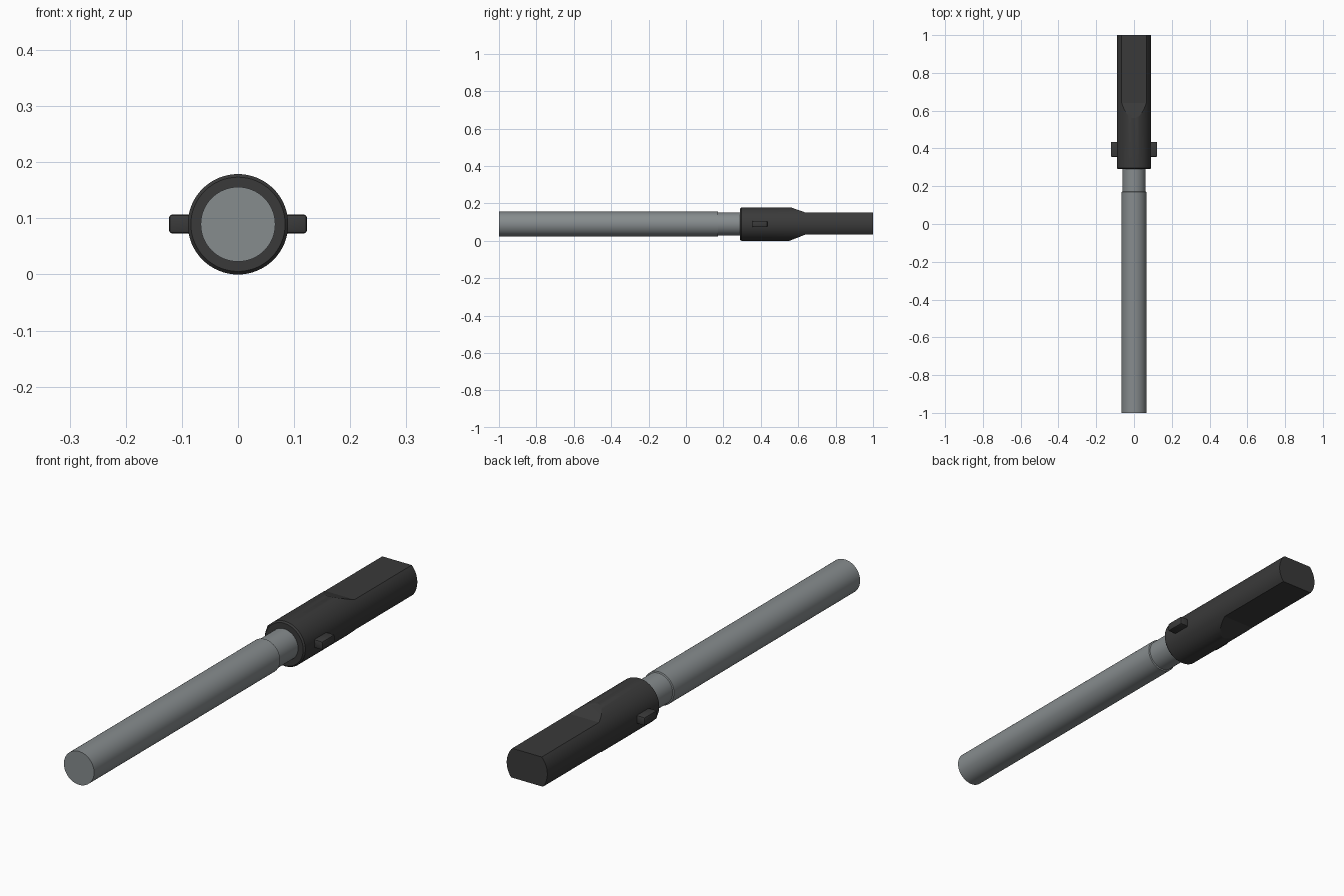
import bpy, bmesh, math
from mathutils import Matrix

if "Cube" in bpy.data.objects:
    bpy.data.objects.remove(bpy.data.objects["Cube"])

CZ = 0.0895  # height of the long axis


def material(name, rgb):
    m = bpy.data.materials.new(name)
    m.diffuse_color = (*rgb, 1)
    m.use_nodes = True
    m.node_tree.nodes["Principled BSDF"].inputs["Base Color"].default_value = m.diffuse_color
    return m


steel = material("grey_metal", (0.24, 0.262, 0.27))
black = material("dark_plastic", (0.042, 0.042, 0.042))


def finish(name, bm, mat, smooth=True):
    bmesh.ops.recalc_face_normals(bm, faces=bm.faces)
    me = bpy.data.meshes.new(name)
    bm.to_mesh(me)
    bm.free()
    ob = bpy.data.objects.new(name, me)
    bpy.context.collection.objects.link(ob)
    me.materials.append(mat)
    if smooth:
        shade(ob)
    return ob


def shade(ob):
    bpy.ops.object.select_all(action='DESELECT')
    ob.select_set(True)
    bpy.context.view_layer.objects.active = ob
    bpy.ops.object.shade_smooth_by_angle(angle=math.radians(30))


def lathe(name, profile, mat, n=64):
    """Turn (radius, y) points around the long axis and cap both ends."""
    bm = bmesh.new()
    rings = []
    for r, y in profile:
        rings.append([bm.verts.new((r * math.cos(2 * math.pi * i / n), y,
                                    CZ + r * math.sin(2 * math.pi * i / n)))
                      for i in range(n)])
    for a, b in zip(rings, rings[1:]):
        for i in range(n):
            j = (i + 1) % n
            bm.faces.new((a[i], a[j], b[j], b[i]))
    bm.faces.new(rings[0])
    bm.faces.new(rings[-1])
    return finish(name, bm, mat)


# Rod with a slightly thinner neck that enters the handle
lathe("rod", [(0.0665, -1), (0.0665, 0.17), (0.0615, 0.172), (0.0615, 0.32)], steel)

# Handle: round sleeve cut to a flattened grip by its side profile
handle = lathe("handle", [(0.084, 0.29), (0.0895, 0.296), (0.0895, 1)], black)

side = [(0.2, 0.115), (0.487, 0.115), (0.64, 0.0585), (1.1, 0.0585)]
side += [(y, -z) for y, z in reversed(side)]
bm = bmesh.new()
face = bm.faces.new([bm.verts.new((-0.2, y, CZ + z + 0.003 * (y > 0.6))) for y, z in side])
ext = bmesh.ops.extrude_face_region(bm, geom=[face])
bmesh.ops.translate(bm, vec=(0.4, 0, 0),
                    verts=[v for v in ext["geom"] if isinstance(v, bmesh.types.BMVert)])
cutter = finish("grip_profile_cutter", bm, black, smooth=False)
cutter.hide_render = True

mod = handle.modifiers.new("flatten", 'BOOLEAN')
mod.operation = 'INTERSECT'
mod.solver = 'EXACT'
mod.object = cutter
bpy.context.view_layer.objects.active = handle
bpy.ops.object.modifier_apply(modifier="flatten")
bpy.data.objects.remove(cutter)
shade(handle)

# Side buttons
for s, label in ((-1, "left"), (1, "right")):
    bm = bmesh.new()
    bmesh.ops.create_cube(bm, size=1, matrix=Matrix.Translation((s * 0.0965, 0.395, 0.09))
                          @ Matrix.Diagonal((0.053, 0.08, 0.034, 1)))
    bmesh.ops.bevel(bm, geom=bm.edges[:], offset=0.006, segments=2,
                    profile=0.5, affect='EDGES')
    finish(label + "_button", bm, black)
